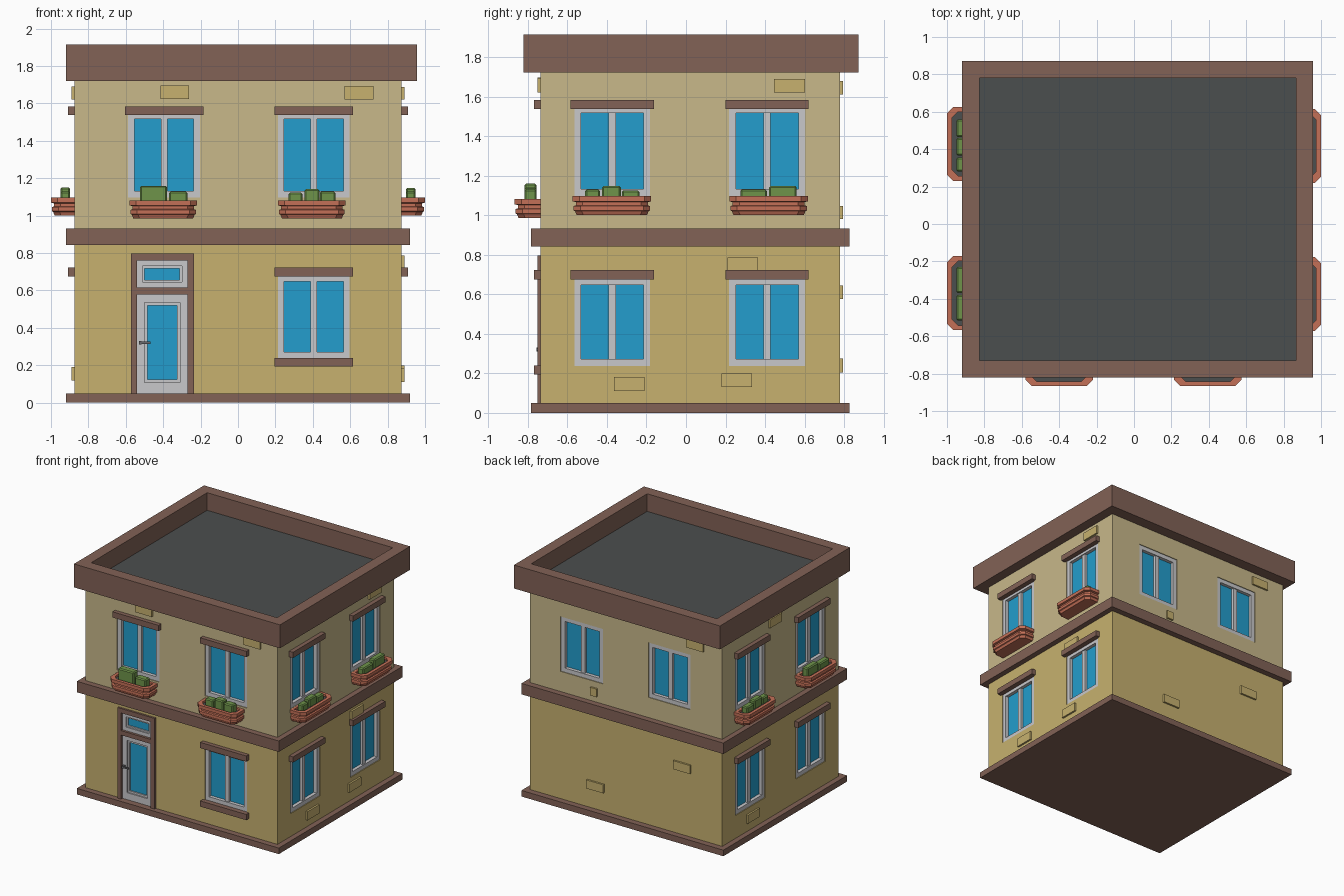
import bpy, bmesh
from mathutils import Vector

if "Cube" in bpy.data.objects:
    bpy.data.objects.remove(bpy.data.objects["Cube"])


def mat(name, r, g, b):
    m = bpy.data.materials.new(name)
    lin = [((c / 255 + 0.055) / 1.055) ** 2.4 for c in (r, g, b)]
    m.diffuse_color = (*lin, 1)
    m.use_nodes = True
    m.node_tree.nodes["Principled BSDF"].inputs["Base Color"].default_value = m.diffuse_color
    return m


BROWN = mat("brown trim", 130, 98, 86)
LOWER = mat("ochre plaster", 199, 177, 111)
UPPER = mat("pale plaster", 200, 184, 138)
GLASS = mat("blue glass", 35, 158, 205)
WHITE = mat("light grey frame", 200, 200, 203)
CLAY = mat("terracotta", 196, 112, 87)
GREEN = mat("leaf green", 110, 148, 74)
ROOF = mat("dark grey", 75, 78, 78)
METAL = mat("handle grey", 105, 105, 108)

X0, X1, Y0, Y1 = -0.875, 0.875, -0.735, 0.778   # outer wall faces
# maps (u along the wall, n outward, z up) to world space
FACES = {
    "front": lambda u, n, z: Vector((u, Y0 - n, z)),
    "back": lambda u, n, z: Vector((u, Y1 + n, z)),
    "right": lambda u, n, z: Vector((X1 + n, u, z)),
    "left": lambda u, n, z: Vector((X0 - n, u, z)),
}
WORLD = lambda x, y, z: Vector((x, y, z))


def finish(name, bm, *mats):
    bmesh.ops.recalc_face_normals(bm, faces=bm.faces)
    me = bpy.data.meshes.new(name)
    bm.to_mesh(me)
    bm.free()
    ob = bpy.data.objects.new(name, me)
    bpy.context.collection.objects.link(ob)
    for m in mats:
        me.materials.append(m)
    return ob


def boxes(name, m, items, f=WORLD):
    """One object from boxes given as (a0, a1, b0, b1, c0, c1)."""
    bm = bmesh.new()
    for a0, a1, b0, b1, c0, c1 in items:
        p, q = f(a0, b0, c0), f(a1, b1, c1)
        for v in bmesh.ops.create_cube(bm, size=1)["verts"]:
            v.co = (p + q) / 2 + Vector(c * abs(d) for c, d in zip(v.co, q - p))
    return finish(name, bm, *([m] if m else []))


def ring(u0, u1, z0, z1, w, n0, n1, wb=None):
    """Four boxes making a rectangular frame."""
    b = wb or w
    return [(u0, u0 + w, n0, n1, z0, z1), (u1 - w, u1, n0, n1, z0, z1),
            (u0 + w, u1 - w, n0, n1, z0, z0 + b), (u0 + w, u1 - w, n0, n1, z1 - w, z1)]


cuts = {"lower": [], "upper": []}


def pocket(level, f, u0, u1, z0, z1):
    p, q = f(u0, -0.05, z0), f(u1, 0.05, z1)
    cuts[level].append((p.x, q.x, p.y, q.y, p.z, q.z))


def window(side, level, u, lintel=True, sill=False):
    f = FACES[side]
    z0, z1 = (0.238, 0.682) if level == "lower" else (1.098, 1.55)
    u0, u1 = u - 0.192, u + 0.192
    tag = f"{side}_{level}_window"
    pocket(level, f, u0, u1, z0, z1)
    boxes(tag + "_frame", WHITE, ring(u0, u1, z0, z1, 0.034, -0.05, -0.006)
          + [(u - 0.018, u + 0.018, -0.05, -0.014, z0 + 0.034, z1 - 0.034)], f)
    boxes(tag + "_glass", GLASS, [(u0 + 0.02, u1 - 0.02, -0.05, -0.034, z0 + 0.02, z1 - 0.02)], f)
    if lintel:
        t = 0.675 if level == "lower" else 1.537
        boxes(tag + "_lintel", BROWN, [(u - 0.21, u + 0.21, -0.01, 0.035, t, t + 0.047)], f)
    if sill:
        boxes(tag + "_sill", BROWN, [(u - 0.21, u + 0.21, -0.01, 0.035, 0.193, 0.24)], f)


def planter(side, u, w, z, bushes):
    """Stepped box with cut front corners, soil and clipped bushes."""
    f, d = FACES[side], 0.125 if side != "front" else 0.132
    bm, rows = bmesh.new(), []
    for h, i in ((0, .02), (.02, .012), (.024, .005), (.046, .005), (.05, .016),
                 (.066, .016), (.07, 0), (.097, 0), (.097, .026), (.08, .026)):
        a, c, n = w - i, 0.034, d - i
        b = 0 if i < .026 else .02
        rows.append([bm.verts.new(f(u + x, y, z + h)) for x, y in
                     ((-a, b), (-a, n - c), (c - a, n), (a - c, n), (a, n - c), (a, b))])
    for r, s in zip(rows, rows[1:]):
        for k in range(6):
            bm.faces.new((r[k], r[k - 1], s[k - 1], s[k]))
    bm.faces.new(rows[0])
    bm.faces.new(rows[-1]).material_index = 1
    finish(side + "_planter", bm, CLAY, ROOF)
    ob = boxes(side + "_bushes", GREEN,
               [(p, q, 0.022, d - 0.05, z + 0.07, t) for p, q, t in bushes], f)
    bev = ob.modifiers.new("clipped edges", "BEVEL")
    bev.width, bev.segments = 0.008, 1


# base, middle band
boxes("base_plinth", BROWN, [(-0.92, 0.92, -0.783, 0.828, 0, 0.05)])
boxes("middle_band", BROWN, [(-0.92, 0.92, -0.783, 0.828, 0.842, 0.932)])

# roof slab with sunken deck
roof = bmesh.new()
for v in bmesh.ops.create_cube(roof, size=1)["verts"]:
    v.co = (0.019 + v.co.x * 1.878, 0.025 + v.co.y * 1.694, 1.8175 + v.co.z * 0.193)
roof.normal_update()
deck = max(roof.faces, key=lambda q: q.calc_center_median().z)
bmesh.ops.inset_region(roof, faces=[deck], thickness=0.131)
new = bmesh.ops.extrude_face_region(roof, geom=[deck])["geom"]
bmesh.ops.delete(roof, geom=[deck], context="FACES_ONLY")
bmesh.ops.translate(roof, vec=(0, 0, -0.145), verts=[g for g in new if isinstance(g, bmesh.types.BMVert)])
for g in new:
    if isinstance(g, bmesh.types.BMFace):
        g.material_index = 1
finish("roof", roof, BROWN, ROOF)

# windows
for u in (-0.395, 0.405):
    window("front", "upper", u)
    window("back", "upper", u, lintel=False)
window("front", "lower", 0.405, sill=True)
for side in ("right", "left"):
    for u in (-0.373, 0.41):
        for level in ("lower", "upper"):
            window(side, level, u)

# planters: bushes as (start, end, top)
planter("front", -0.4, 0.18, 0.985, [(-0.525, -0.38, 1.16), (-0.37, -0.27, 1.128)])
planter("front", 0.395, 0.18, 0.985, [(0.27, 0.345, 1.123), (0.355, 0.435, 1.142), (0.438, 0.52, 1.13)])
planter("right", -0.375, 0.198, 1.0, [(-0.51, -0.435, 1.13), (-0.425, -0.33, 1.148), (-0.325, -0.235, 1.125)])
planter("right", 0.418, 0.198, 1.0, [(0.275, 0.41, 1.13), (0.42, 0.56, 1.148)])
planter("left", 0.428, 0.198, 1.0, [(0.28, 0.355, 1.13), (0.365, 0.46, 1.15), (0.465, 0.56, 1.13)])
planter("left", -0.37, 0.198, 1.0, [(-0.515, -0.38, 1.13), (-0.37, -0.23, 1.15)])

# front door with transom light
F = FACES["front"]
pocket("lower", F, -0.56, -0.25, 0.0, 0.78)
boxes("door_surround", BROWN, [(-0.573, -0.541, -0.05, 0.016, 0.05, 0.797),
                               (-0.27, -0.235, -0.05, 0.016, 0.05, 0.797),
                               (-0.541, -0.27, -0.05, 0.016, 0.76, 0.797),
                               (-0.541, -0.27, -0.05, 0.016, 0.578, 0.615)], F)
boxes("door_leaf", WHITE, ring(-0.541, -0.27, 0.05, 0.578, 0.041, -0.05, -0.004, 0.057)
      + ring(-0.5, -0.311, 0.107, 0.537, 0.016, -0.05, -0.014), F)
boxes("door_glass", GLASS, [(-0.49, -0.32, -0.05, -0.024, 0.115, 0.53)], F)
boxes("transom_frame", WHITE, ring(-0.541, -0.27, 0.615, 0.76, 0.03, -0.05, -0.004)
      + ring(-0.511, -0.3, 0.645, 0.73, 0.012, -0.05, -0.014), F)
boxes("transom_glass", GLASS, [(-0.505, -0.305, -0.05, -0.024, 0.65, 0.725)], F)
boxes("door_handle", METAL, [(-0.53, -0.515, -0.01, 0.02, 0.31, 0.33),
                             (-0.53, -0.468, 0.012, 0.022, 0.314, 0.326)], F)

# loose bricks showing through the plaster: (start, end, bottom, top)
BRICKS = {
    "front": [(-0.415, -0.262, 1.625, 1.697), (0.57, 0.725, 1.62, 1.692)],
    "right": [(0.445, 0.603, 1.62, 1.688), (0.21, 0.365, 0.716, 0.787),
              (-0.365, -0.21, 0.11, 0.182), (0.18, 0.335, 0.13, 0.2)],
    "left": [(0.02, 0.175, 1.62, 1.69), (0.31, 0.465, 0.12, 0.19)],
    "back": [(-0.71, -0.555, 1.61, 1.68), (0.262, 0.32, 0.98, 1.047),
             (0.2, 0.355, 0.205, 0.275), (-0.59, -0.435, 0.575, 0.645)],
}
for side, rows in BRICKS.items():
    boxes(side + "_bricks", LOWER, [(a, b, -0.01, 0.015, c, d) for a, b, c, d in rows], FACES[side])

# walls with window and door pockets
for level, m, z0, z1 in (("lower", LOWER, 0.045, 0.85), ("upper", UPPER, 0.925, 1.725)):
    wall = boxes(level + "_walls", m, [(X0, X1, Y0, Y1, z0, z1)])
    cutter = boxes(level + "_cutter", m, cuts[level])
    cutter.hide_render = True
    mod = wall.modifiers.new("pockets", "BOOLEAN")
    mod.operation, mod.solver, mod.object = "DIFFERENCE", "EXACT", cutter
    bpy.context.view_layer.objects.active = wall
    bpy.ops.object.modifier_apply(modifier="pockets")
    bpy.data.objects.remove(cutter)
